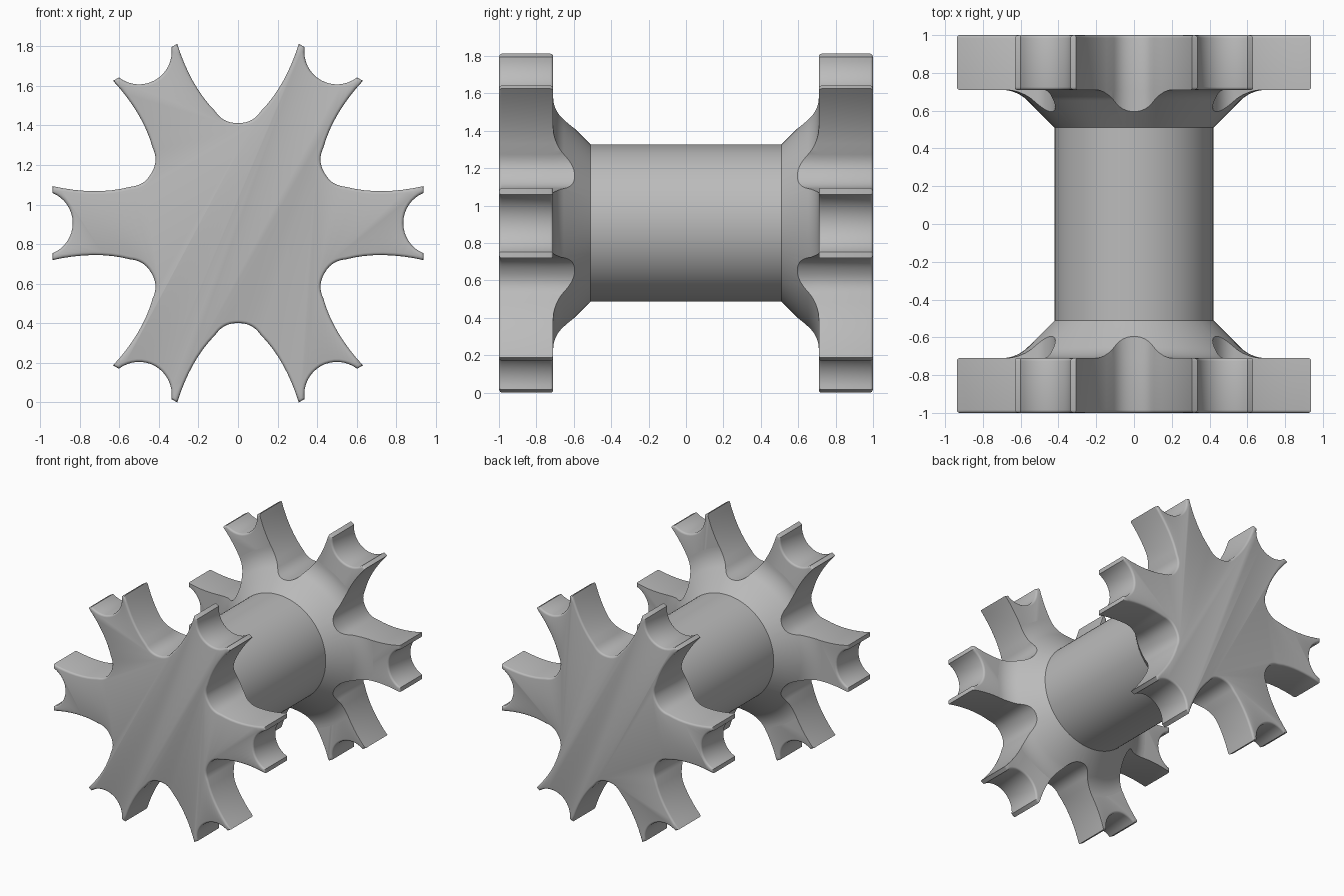
import bpy, bmesh
from math import cos, sin, radians, pi
from mathutils import Vector, Matrix
from mathutils.geometry import interpolate_bezier

AXIS_Z = 0.906
INNER, OUTER = 0.71, 1.0

if "Cube" in bpy.data.objects:
    bpy.data.objects.remove(bpy.data.objects["Cube"])

grey = bpy.data.materials.new("plain_grey")
grey.use_nodes = True
colour = (0.5, 0.5, 0.5, 1)
grey.diffuse_color = colour
grey.node_tree.nodes["Principled BSDF"].inputs["Base Color"].default_value = colour


def add_object(name, bm):
    bmesh.ops.recalc_face_normals(bm, faces=bm.faces)
    mesh = bpy.data.meshes.new(name)
    bm.to_mesh(mesh)
    bm.free()
    mesh.materials.append(grey)
    ob = bpy.data.objects.new(name, mesh)
    ob.location.z = AXIS_Z
    bpy.context.collection.objects.link(ob)
    return ob


def smooth(ob):
    bpy.ops.object.select_all(action='DESELECT')
    ob.select_set(True)
    bpy.context.view_layer.objects.active = ob
    bpy.ops.object.shade_smooth_by_angle(angle=radians(35))


def mirror_to_front(ob):
    mod = ob.modifiers.new("front_copy", 'MIRROR')
    mod.use_axis = (False, True, False)


def star_outline():
    """Six notched arms separated by deep U-shaped gaps, as (x, z) points."""
    def bez(*p):
        return interpolate_bezier(*[Vector(q) for q in p], 9)
    floor = bez((0, .505), (.06, .505), (.09, .53), (.115, .565))
    side = bez((.115, .565), (.20, .65), (.265, .77), (.307, .906))
    half = [(v.x, v.y) for v in floor + side[1:]]
    gap = half[::-1] + [(-v, u) for v, u in half[1:]]
    points = []
    for k in range(6):
        turn = Matrix.Rotation(k * pi / 3, 2)
        for i in range(17):
            a = radians(248 - 136 * i / 16)
            points.append(turn @ Vector((1 + .165 * cos(a), .165 * sin(a))))
        for v, u in gap:
            c, s = cos(pi / 6), sin(pi / 6)
            points.append(turn @ Vector((u * c + v * s, u * s - v * c)))
    return points


def star_prism(y0, y1):
    bm = bmesh.new()
    face = bm.faces.new([bm.verts.new((p.x, y0, p.y)) for p in star_outline()])
    ext = bmesh.ops.extrude_face_region(bm, geom=[face], use_keep_orig=True)
    for g in ext["geom"]:
        if isinstance(g, bmesh.types.BMVert):
            g.co.y = y1
    return bm


def lathe(profile, steps=96):
    """Closed solid turned around the y axis from (radius, y) points."""
    bm = bmesh.new()
    rings = [[bm.verts.new((r * cos(2 * pi * i / steps), y, r * sin(2 * pi * i / steps)))
              for i in range(steps)] for r, y in profile]
    for a, b in zip(rings, rings[1:]):
        for i in range(steps):
            j = (i + 1) % steps
            bm.faces.new((a[i], a[j], b[j], b[i]))
    bm.faces.new(rings[0])
    bm.faces.new(rings[-1])
    return bm


def in_notch(point):
    arms = [Vector((cos(k * pi / 3), sin(k * pi / 3))) for k in range(6)]
    return min((Vector((point.x, point.z)) - a).length for a in arms) < 0.2


# Star plates: rounded outer rim, and rounded notches on the inner side
bm = star_prism(INNER, OUTER)
rim = []
for e in bm.edges:
    ys = [v.co.y for v in e.verts]
    if min(ys) > OUTER - .01:
        rim.append(e)
    elif max(ys) < INNER + .01 and all(in_notch(v.co) for v in e.verts):
        rim.append(e)
bmesh.ops.bevel(bm, geom=rim, offset=.015, segments=3, profile=.5,
                affect='EDGES', clamp_overlap=False)
plate = add_object("star_plate", bm)
smooth(plate)
mirror_to_front(plate)

# Flares: cone blending into the plate, trimmed by the star outline
blend = interpolate_bezier(Vector((.563, .653)), Vector((.595, .685)),
                           Vector((.645, INNER)), Vector((.70, INNER)), 10)
flare = add_object("flare", lathe([(.42, .51)] + [(v.x, v.y) for v in blend]
                                  + [(.70, INNER + .002)]))
cutter = add_object("star_cutter", star_prism(.4, .9))
cutter.hide_render = True
trim = flare.modifiers.new("trim", 'BOOLEAN')
trim.operation = 'INTERSECT'
trim.solver = 'EXACT'
trim.object = cutter
bpy.context.view_layer.update()
graph = bpy.context.evaluated_depsgraph_get()
trimmed = bpy.data.meshes.new_from_object(flare.evaluated_get(graph))
flare.modifiers.clear()
flare.data = trimmed
bpy.data.objects.remove(cutter)
smooth(flare)
mirror_to_front(flare)

# Core cylinder joining both ends
core = add_object("core", lathe([(.42, -.51), (.42, .51)]))
smooth(core)
